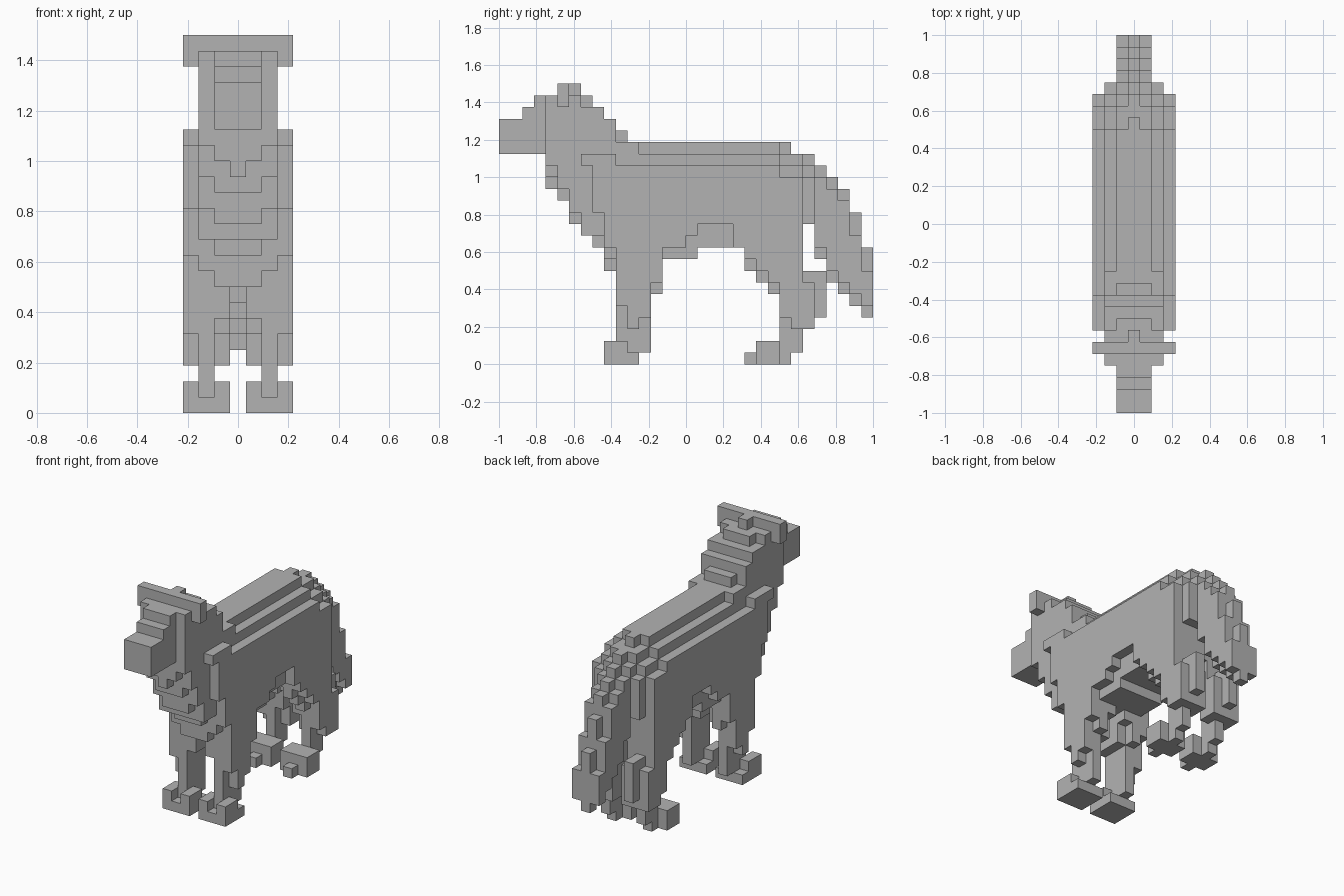
import bpy, bmesh
from itertools import product
from mathutils import Vector

UNIT = 2 / 32          # edge of one cube
HALF_LENGTH = 16       # cubes from the middle to either end

cube = bpy.data.objects.get("Cube")
if cube:
    bpy.data.objects.remove(cube, do_unlink=True)

grey = bpy.data.materials.new("plain_grey")
grey.use_nodes = True
colour = (0.45, 0.45, 0.45, 1)
grey.diffuse_color = colour
grey.node_tree.nodes["Principled BSDF"].inputs["Base Color"].default_value = colour

cells = {}             # grid position -> part name


def fill(part, columns, start, bottoms, tops, paired=False):
    """Stack cubes between a lower and an upper step profile, mirrored in x."""
    for column in columns:
        for x in {column, -column}:
            name = part
            if paired:
                name = ("left_" if x > 0 else "right_") + part
            for step, (low, high) in enumerate(zip(bottoms, tops)):
                for z in range(low, high):
                    cells.setdefault((x, start + step, z), name)


def build(part):
    """Make one mesh of the exposed cube faces of a part."""
    bm = bmesh.new()
    axes = [Vector(a) for a in ((1, 0, 0), (0, 1, 0), (0, 0, 1))]
    for cell, name in cells.items():
        if name != part:
            continue
        centre = Vector(cell) + Vector((0, 0.5 - HALF_LENGTH, 0.5))
        for axis, sign in product(axes, (-1, 1)):
            normal = axis * sign
            beside = tuple(int(c + n) for c, n in zip(cell, normal))
            if beside in cells:
                continue
            u = Vector((normal.y, normal.z, normal.x))
            v = normal.cross(u)
            ring = (u + v, v - u, -u - v, u - v)
            bm.faces.new([bm.verts.new((centre + (normal + r) / 2) * UNIT) for r in ring])
    bmesh.ops.remove_doubles(bm, verts=bm.verts[:], dist=UNIT / 100)
    bmesh.ops.dissolve_limit(bm, angle_limit=0.01, verts=bm.verts[:], edges=bm.edges[:])
    mesh = bpy.data.meshes.new(part)
    bm.to_mesh(mesh)
    bm.free()
    mesh.materials.append(grey)
    bpy.context.scene.collection.objects.link(bpy.data.objects.new(part, mesh))


# Snout, rising in steps to the forehead
fill("snout", (0, 1), 0, [18] * 4, [21, 21, 22, 23])

# Head and neck, with a sloping chest
fill("ears", (0, 1, 2, 3), 5, [22], [24])
fill("ears", (0,), 6, [23], [24])
nape = [23, 23, 23, 23, 22, 21]
fill("head_and_neck", (0,), 4, [15, 14, 12, 11, 10, 8], nape)
fill("head_and_neck", (1,), 4, [16, 14, 12, 11, 10, 8], nape)
fill("head_and_neck", (2,), 4, [17, 15, 13, 11, 11, 9], nape[:3] + [22, 22, 21])
fill("head_and_neck", (0, 1), 10, [18], [20])

# Torso, narrowing in steps towards the spine
belly = [9] * 7 + [10] * 4 + [9] * 5
fill("torso", (0,), 10, [8] + belly[1:], [19] * 15 + [18])
fill("torso", (1,), 10, belly, [19] * 14 + [18] * 2)
fill("torso", (2,), 10, belly, [19] * 2 + [18] * 12 + [17] * 2)
flank = [17, 13, 10] + [9] * 4 + [10, 10, 11] + [12] * 3 + [10] + [9] * 5
fill("torso", (3,), 7, flank, [18] * 3 + [17] * 14 + [16] * 2)

# Tail, with a ridge down the middle
fill("tail", (0,), 26, [12, 9, 7, 6, 5, 4], [18, 17, 16, 15, 13, 10])
fill("tail", (1,), 26, [12, 10, 8, 7, 6, 5], [17, 16, 15, 14, 11, 8])
fill("tail", (2,), 26, [12], [16])

# Front legs
fill("front_leg", (1,), 10, [6, 6, 6, 8], [9] * 4, paired=True)
fill("front_leg", (2,), 10, [1, 1, 1, 6], [9] * 4, paired=True)
fill("front_leg", (3,), 10, [5, 3, 4, 7], [9] * 4, paired=True)
fill("front_paw", (1, 2, 3), 9, [0] * 3, [1] * 3, paired=True)
fill("front_paw", (1, 3), 9, [1] * 2, [2] * 2, paired=True)

# Hind legs with hocks
fill("hind_leg", (1,), 22, [8, 7, 5, 3, 3], [9] * 4 + [7], paired=True)
fill("hind_leg", (2,), 21, [8, 7, 6, 1, 1, 3, 4], [9] * 5 + [8] * 2, paired=True)
fill("hind_leg", (3,), 22, [8, 7, 4, 3, 3], [9] * 4 + [7], paired=True)
fill("hind_paw", (2,), 21, [0] * 4, [1, 2, 2, 1], paired=True)
fill("hind_paw", (1, 3), 22, [0] * 2, [2] * 2, paired=True)

for part in sorted(set(cells.values())):
    build(part)
